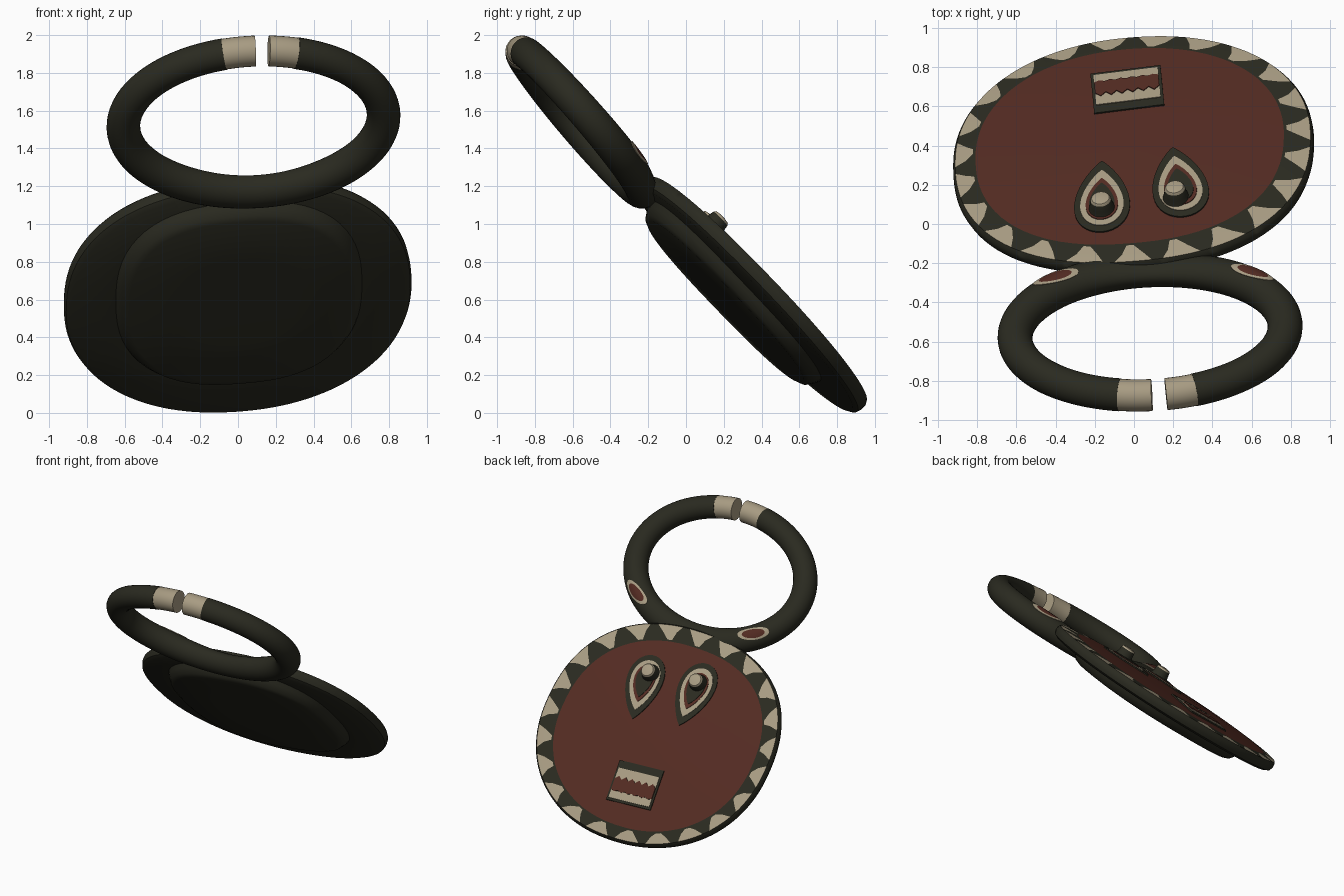
import bpy, bmesh, math
from mathutils import Vector
from math import sin, cos, pi

if "Cube" in bpy.data.objects:
    bpy.data.objects.remove(bpy.data.objects["Cube"])


def material(name, rgb):
    m = bpy.data.materials.new(name)
    m.diffuse_color = (*rgb, 1)
    m.use_nodes = True
    m.node_tree.nodes["Principled BSDF"].inputs["Base Color"].default_value = m.diffuse_color
    return m


DARK = material("dark_olive", (0.023, 0.023, 0.0145))
CREAM = material("cream", (0.39, 0.33, 0.225))
RED = material("brick_red", (0.086, 0.024, 0.016))
MATS = [DARK, CREAM, RED]
D, C, R = 0, 1, 2


def frame(normal, turn=0.0):
    """Axes across, down and out of a tilted plane."""
    n = Vector(normal).normalized()
    a = Vector((1, 0, 0))
    a = (a - n * a.dot(n)).normalized()
    b = n.cross(a)
    return a * cos(turn) + b * sin(turn), b * cos(turn) - a * sin(turn), n


def finish(bm, name, angle=40):
    bmesh.ops.recalc_face_normals(bm, faces=bm.faces)
    me = bpy.data.meshes.new(name)
    bm.to_mesh(me)
    bm.free()
    for m in MATS:
        me.materials.append(m)
    ob = bpy.data.objects.new(name, me)
    bpy.context.collection.objects.link(ob)
    bpy.ops.object.select_all(action='DESELECT')
    ob.select_set(True)
    bpy.context.view_layer.objects.active = ob
    bpy.ops.object.shade_smooth_by_angle(angle=math.radians(angle))
    return ob


def loft(bm, rows, color):
    """Skin closed rows of points; color(row, column) gives the material."""
    vs = [[bm.verts.new(p) for p in row] for row in rows]
    n = len(vs[0])
    for i in range(len(vs) - 1):
        for j in range(n):
            k = (j + 1) % n
            f = bm.faces.new((vs[i][j], vs[i][k], vs[i + 1][k], vs[i + 1][j]))
            f.material_index = color(i, j)
    return vs


def cap(bm, ring, color):
    bm.faces.new(ring).material_index = color


# ---------- face disc ----------
E1, E2, EN = frame((-0.105, 0.715, 0.69))
ORIGIN = Vector((-0.005, 0.374, 0.643))
AX, AV = 0.925, 0.835


def face_pt(u, v, w):
    return ORIGIN + E1 * u + E2 * v + EN * w


def dome(u, v):
    return 0.045 - 0.035 * ((u / AX) ** 2 + (v / AV) ** 2)


def swell(a, p):
    """Radius of a squarish unit circle at angle a."""
    return (abs(cos(a)) ** p + abs(sin(a)) ** p) ** (-1 / p)


TEETH = 23
OUTER = [.11, .305, .5, .695, .89, .963, 1.037, 1.11]
INNER = [.42, .46, .5, .54, .58, .86, 1.14, 1.42]
# radius, height, blend from inner to outer column angles
PROFILE = [(.02, .045, 0), (.3, .042, 0), (.6, .032, 0), (.855, .0195, 0), (.87, .0185, 0),
           (.925, .0155, .5), (.985, .010, 1), (.998, -.008, 1), (1, -.035, 1), (.99, -.06, 1),
           (.96, -.075, 1), (.7, -.09, 1), (.02, -.09, 1)]
rows = []
for r, w, mix in PROFILE:
    row = []
    for k in range(TEETH):
        for o, i in zip(OUTER, INNER):
            a = -0.067 + (k + i + (o - i) * mix) * 2 * pi / TEETH
            s = r * swell(a, 2.32 if sin(a) < 0 else 2.14)
            shift = .015 if r < .9 else 0
            row.append(face_pt(AX * s * cos(a) - shift, AV * s * sin(a) + shift, w))
    rows.append(row)


def disc_color(i, j):
    if i < 3:
        return R
    return C if 4 <= i < 6 and j % 8 < 4 else D


bm = bmesh.new()
vs = loft(bm, rows, disc_color)
cap(bm, vs[0], R)
cap(bm, vs[-1], D)
finish(bm, "face_disc")

# raised block on the back of the disc
bm = bmesh.new()
rows = []
for s, w in ((1.08, -.06), (1.04, -.11), (1, -.145), (.95, -.158), (.5, -.162), (.03, -.162)):
    ring = [(2 * pi * k / 72, s * swell(2 * pi * k / 72, 2.5)) for k in range(72)]
    rows.append([face_pt(.62 * r * cos(a), -.075 + .615 * r * sin(a), w) for a, r in ring])
vs = loft(bm, rows, lambda i, j: D)
cap(bm, vs[-1], D)
finish(bm, "back_block")


# ---------- painted plates on the face ----------
def plate(name, outline, at, turn, lift, color):
    """Thin plate following the face, outline in local across/down units."""
    top, low = [], []
    for x, y in outline:
        u = at[0] + x * cos(turn) - y * sin(turn)
        v = at[1] + x * sin(turn) + y * cos(turn)
        top.append(face_pt(u, v, dome(u, v) + lift))
        low.append(face_pt(u, v, dome(u, v) - 0.003))
    bm = bmesh.new()
    vs = loft(bm, [low, top], lambda i, j: color)
    cap(bm, vs[1], color)
    bmesh.ops.triangulate(bm, faces=[f for f in bm.faces if len(f.verts) > 4])
    finish(bm, name, 30)


def teardrop(s):
    pts = []
    for k in range(40):
        a = 2 * pi * k / 40
        x = 0.138 * 1.28 * sin(a) * abs(cos(a / 2)) ** 0.75
        y = -0.25 * cos(a)
        pts.append((x * s, -0.06 + (y + 0.06) * s))
    return pts


def box(w, h0, h1):
    return [(-w, h0), (w, h0), (w, h1), (-w, h1)]


# eyes: nested teardrops and a raised peg pupil
for side, at, turn, peg in (("left", (-.155, -.36), 0.0, (-.155, -.45)),
                            ("right", (.24, -.297), 0.13, (.225, -.41))):
    for part, s, lift, col in (("eye_outline", 1, .007, D), ("eye_white", .78, .010, C),
                               ("eye_red", .58, .014, R), ("eye_hollow", .46, .018, D)):
        plate(f"{side}_{part}", teardrop(s), at, turn, lift, col)
    bm = bmesh.new()
    rows = [[face_pt(peg[0] + r * cos(a * pi / 16), peg[1] + r * sin(a * pi / 16), w)
             for a in range(32)]
            for r, w in ((.072, .03), (.058, .07), (.053, .105), (.045, .117), (.02, .122))]
    vs = loft(bm, rows, lambda i, j: C if i >= 2 else D)
    cap(bm, vs[-1], C)
    finish(bm, f"{side}_pupil")

# mouth: dark frame, two cream rows of teeth, jagged red gap
MOUTH, TILT = (-.025, .413), 0.07
plate("mouth_frame", box(.18, -.155, .15), MOUTH, TILT, .010, D)
plate("mouth_teeth", box(.165, -.098, .132), MOUTH, TILT, .014, C)
xs = [-.165 + .33 * k / 12 for k in range(13)]
jag = [(x, -.012 - .026 * (k % 2)) for k, x in enumerate(xs)]
jag += [(x, .07 + .01 * (k % 2)) for k, x in enumerate(xs)][::-1]
plate("mouth_gap", jag, MOUTH, TILT, .018, R)

# ---------- horns: one open ring ----------
H1, H2, HN = frame((-0.06, 0.752, 0.656), -0.01)
HC = Vector((0.082, -0.551, 1.546))
HA, HB = 0.69, 0.49


def horn_pt(phi, th, off=0.0):
    """Point on the horn skin; phi runs round the ring from the top."""
    c = HC + H1 * HA * sin(phi) - H2 * HB * cos(phi)
    out = (H1 * HB * sin(phi) - H2 * HA * cos(phi)).normalized()
    r = 0.089 - 0.005 * cos(phi) + off
    # flatter where the ring tucks under the rim of the face
    flat = 1 - .35 * max(0, -cos(phi)) ** 8 if sin(th) > 0 else 1
    return c + (out * cos(th) + HN * sin(th) * flat) * r


def horn_piece(name, p0, p1, steps, color, off=0.0):
    bm = bmesh.new()
    rows = [[horn_pt(p0 + (p1 - p0) * i / steps, 2 * pi * j / 28, off) for j in range(28)]
            for i in range(steps + 1)]
    vs = loft(bm, rows, lambda i, j: color)
    cap(bm, vs[0], color)
    cap(bm, vs[-1], color)
    finish(bm, name)


horn_piece("horn_ring", 0.34, 2 * pi - 0.22, 110, D)
horn_piece("right_horn_tip", 0.125, 0.34, 6, C, -.002)
horn_piece("left_horn_tip", -0.22, 0.02, 6, C, -.002)

# ears: long red ovals with cream borders painted on the horn roots
for side, phi, th0, lean in (("left", pi + 0.77, pi / 2 - .1, -.25),
                             ("right", pi - 0.85, pi / 2 - .2, .2)):
    bm = bmesh.new()
    rows = [[horn_pt(phi + .2 * s * cos(a * pi / 16),
                     th0 + s * (.5 * sin(a * pi / 16) + lean * cos(a * pi / 16)), off)
             for a in range(32)]
            for s, off in ((1, -.004), (1, .004), (.72, .005), (.35, .005), (.05, .005))]
    vs = loft(bm, rows, lambda i, j: C if i < 2 else R)
    cap(bm, vs[-1], R)
    finish(bm, f"{side}_ear_mark")
